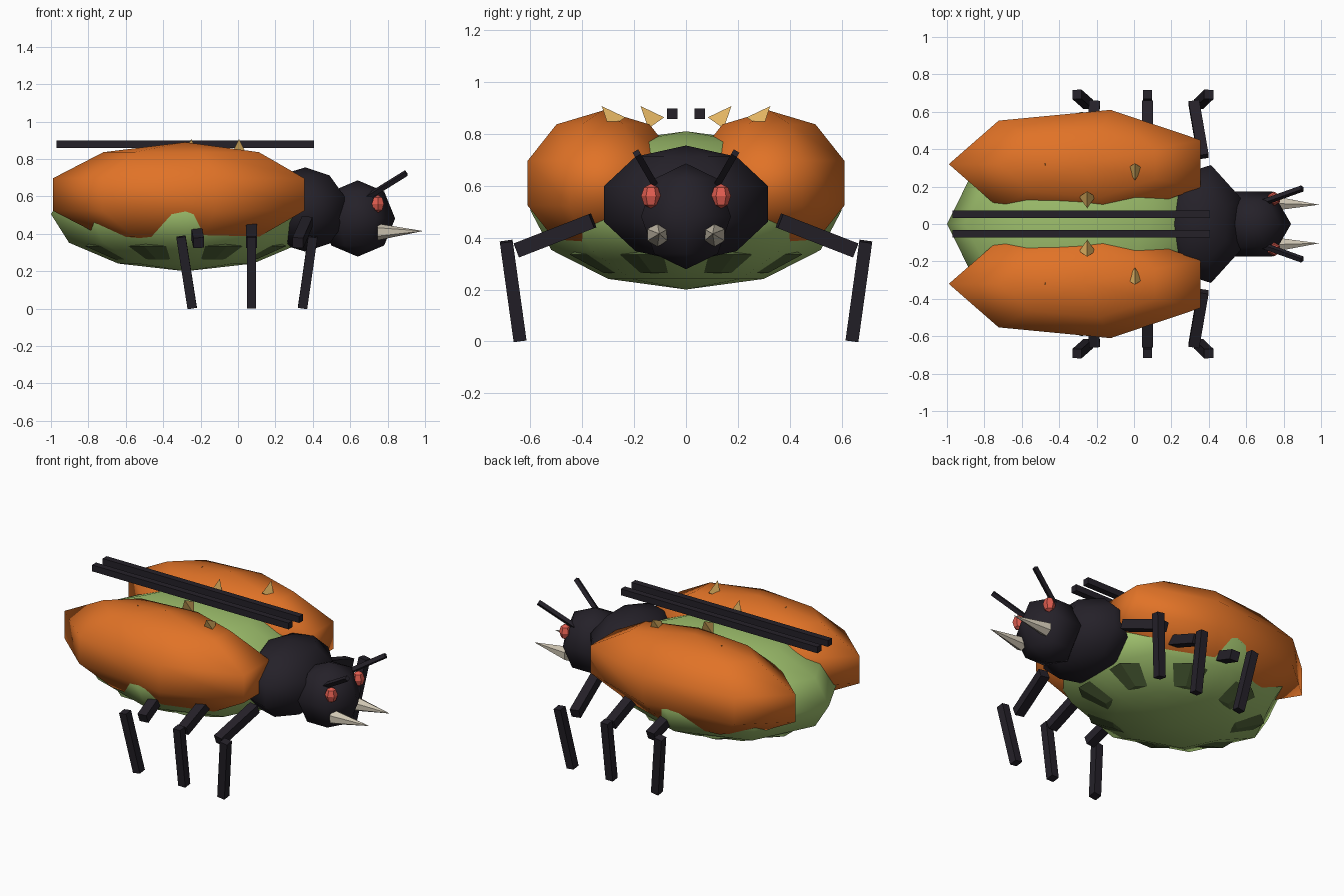
import bpy, bmesh
from math import sin, cos, pi
from mathutils import Vector, Matrix

if "Cube" in bpy.data.objects:
    bpy.data.objects.remove(bpy.data.objects["Cube"])


def mat(name, r, g, b):
    m = bpy.data.materials.new(name)
    m.diffuse_color = (r, g, b, 1)
    m.use_nodes = True
    m.node_tree.nodes["Principled BSDF"].inputs["Base Color"].default_value = m.diffuse_color
    return m


BLACK = mat("shell_black", 0.018, 0.015, 0.022)
ORANGE = mat("wing_orange", 0.75, 0.17, 0.02)
GREEN = mat("body_green", 0.34, 0.52, 0.15)
DARK = mat("belly_dark_green", 0.09, 0.14, 0.045)
RED = mat("eye_red", 0.75, 0.11, 0.08)
BONE = mat("jaw_bone", 0.62, 0.56, 0.45)
GOLD = mat("thorn_gold", 0.75, 0.45, 0.12)


def finish(bm, name, material, smooth=False):
    bmesh.ops.recalc_face_normals(bm, faces=bm.faces)
    for f in bm.faces:
        f.smooth = smooth
    me = bpy.data.meshes.new(name)
    bm.to_mesh(me)
    bm.free()
    me.materials.append(material)
    ob = bpy.data.objects.new(name, me)
    bpy.context.collection.objects.link(ob)
    return ob


def blob(name, c, r, segs, rings, phase, material, smooth=False):
    """Low-poly ellipsoid with its poles along z."""
    bm = bmesh.new()
    top = bm.verts.new((c[0], c[1], c[2] + r[2]))
    bottom = bm.verts.new((c[0], c[1], c[2] - r[2]))
    loops = []
    for i in range(1, rings):
        t = pi * i / rings
        loops.append([bm.verts.new((c[0] + r[0] * sin(t) * cos(phase + 2 * pi * k / segs),
                                    c[1] + r[1] * sin(t) * sin(phase + 2 * pi * k / segs),
                                    c[2] + r[2] * cos(t))) for k in range(segs)])
    for k in range(segs):
        n = (k + 1) % segs
        bm.faces.new((top, loops[0][k], loops[0][n]))
        bm.faces.new((bottom, loops[-1][n], loops[-1][k]))
        for a, b in zip(loops, loops[1:]):
            bm.faces.new((a[k], b[k], b[n], a[n]))
    return finish(bm, name, material, smooth)


def bar(name, a, b, width, material):
    """Square bar between two points."""
    a, b = Vector(a), Vector(b)
    d = b - a
    bm = bmesh.new()
    bmesh.ops.create_cube(bm, size=1)
    z = d.normalized()
    x = (Vector((1, 0, 0)) - z * z.x).normalized() if abs(z.x) < 0.9 else Vector((0, 1, 0)).cross(z).normalized()
    rot = Matrix((x, z.cross(x), z)).transposed().to_4x4()
    m = Matrix.Translation((a + b) / 2) @ rot @ Matrix.Diagonal((width, width, d.length, 1))
    bmesh.ops.transform(bm, matrix=m, verts=bm.verts)
    return finish(bm, name, material)


def spike(name, a, b, radius, segs, material):
    """Cone from base centre a to tip b."""
    a, b = Vector(a), Vector(b)
    d = b - a
    bm = bmesh.new()
    bmesh.ops.create_cone(bm, cap_ends=True, segments=segs, radius1=radius, radius2=0, depth=d.length)
    bmesh.ops.remove_doubles(bm, verts=bm.verts, dist=1e-5)
    m = Matrix.Translation((a + b) / 2) @ d.to_track_quat('Z', 'Y').to_matrix().to_4x4()
    bmesh.ops.transform(bm, matrix=m, verts=bm.verts)
    return finish(bm, name, material)


# Central body, belly plate, thorax and head
blob("abdomen", (-0.28, 0, 0.505), (0.72, 0.6, 0.305), 8, 6, 0, GREEN, True)
blob("belly_plate", (-0.28, 0, 0.335), (0.583, 0.486, 0.1), 8, 4, pi / 8, DARK)
blob("thorax", (0.36, 0, 0.53), (0.245, 0.34, 0.225), 7, 5, pi, BLACK, True)
blob("head", (0.64, 0, 0.482), (0.2, 0.2, 0.204), 6, 4, 0, BLACK, True)

for side, s in (("left", 1), ("right", -1)):
    # Wing case
    blob(f"{side}_wing_case", (-0.2825, s * 0.32, 0.61), (0.744, 0.313, 0.28), 7, 5, pi, ORANGE, True)

    # Back rail
    bar(f"{side}_back_rail", (-0.97, s * 0.053, 0.878), (0.405, s * 0.053, 0.878), 0.04, BLACK)

    # Thorns on the wing case
    for i, (x, y, z) in enumerate([(0.005, 0.275, 0.835), (-0.25, 0.125, 0.835), (-0.475, 0.275, 0.8)]):
        spike(f"{side}_thorn_{i + 1}", (x, s * y, z), (x, s * (y + 0.05), z + 0.072), 0.05, 3, GOLD)

    # Eye, feeler and jaw
    blob(f"{side}_eye", (0.748, s * 0.135, 0.56), (0.037, 0.038, 0.048), 6, 4, pi / 2, RED)
    bar(f"{side}_feeler", (0.69, s * 0.115, 0.595), (0.9, s * 0.19, 0.725), 0.025, BLACK)
    spike(f"{side}_jaw", (0.745, s * 0.11, 0.41), (0.99, s * 0.103, 0.415), 0.045, 6, BONE)

    # Legs: thigh root x, thigh end x, shin top x, foot x
    for leg, x0, x1, x2, x3 in (("front", 0.37, 0.32, 0.40, 0.345),
                                ("middle", 0.072, 0.072, 0.072, 0.072),
                                ("rear", -0.235, -0.21, -0.305, -0.245)):
        bar(f"{side}_{leg}_thigh", (x0, s * 0.36, 0.465), (x1, s * 0.65, 0.352), 0.058, BLACK)
        bar(f"{side}_{leg}_shin", (x2, s * 0.693, 0.385), (x3, s * 0.64, 0.004), 0.05, BLACK)
